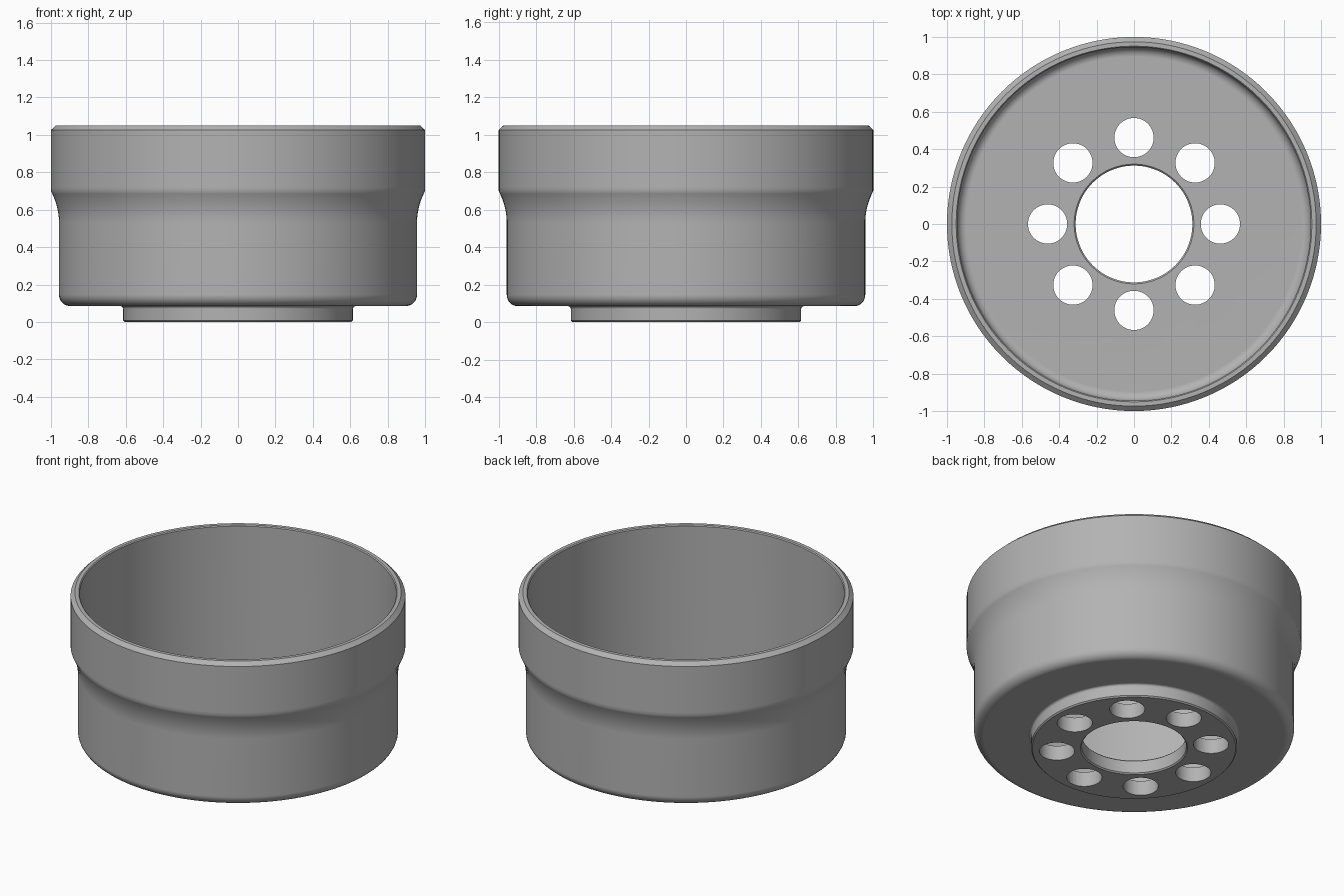
import bpy
import bmesh
from math import cos, sin, pi, tau, radians
from mathutils import Vector

if "Cube" in bpy.data.objects:
    bpy.data.objects.remove(bpy.data.objects["Cube"], do_unlink=True)

SEGMENTS = 128
HEIGHT = 1.05
FLOOR_BOTTOM, FLOOR_TOP = 0.085, 0.097
OUTER_R, BODY_R, INNER_R = 1.0, 0.957, 0.945
BOSS_R, BORE_R = 0.615, 0.312

grey = bpy.data.materials.new("plain_grey")
grey.use_nodes = True
grey.diffuse_color = (0.45, 0.45, 0.45, 1)
grey.node_tree.nodes["Principled BSDF"].inputs["Base Color"].default_value = grey.diffuse_color


def arc(cx, cz, r, start, end, steps=8):
    """Points of a fillet in the profile plane, angles in degrees."""
    angles = [radians(start + (end - start) * i / steps) for i in range(steps + 1)]
    return [(cx + r * cos(a), cz + r * sin(a)) for a in angles]


def flare(z0, z1, steps=12):
    """Concave sweep from the lower wall out to the wide collar."""
    return [(BODY_R + (OUTER_R - BODY_R) * (i / steps) ** 2, z0 + (z1 - z0) * i / steps)
            for i in range(steps + 1)]


def lathe(name, profile):
    """Revolve a closed profile of (radius, height) points around z."""
    bm = bmesh.new()
    verts = [bm.verts.new((r, 0, z)) for r, z in profile]
    edges = [bm.edges.new((v, verts[i - 1])) for i, v in enumerate(verts)]
    bmesh.ops.spin(bm, geom=verts + edges, cent=(0, 0, 0), axis=(0, 0, 1),
                   angle=tau, steps=SEGMENTS, use_merge=True)
    bmesh.ops.remove_doubles(bm, verts=bm.verts, dist=0.0001)
    bmesh.ops.recalc_face_normals(bm, faces=bm.faces)
    mesh = bpy.data.meshes.new(name)
    bm.to_mesh(mesh)
    bm.free()
    obj = bpy.data.objects.new(name, mesh)
    bpy.context.collection.objects.link(obj)
    mesh.materials.append(grey)
    return obj


# Cup: boss, rounded base, flared wall, bevelled rim, inner wall, floor, bore
profile = [(BORE_R + 0.008, 0), (BOSS_R - 0.008, 0), (BOSS_R, 0.008)]
profile += arc(BOSS_R + 0.015, FLOOR_BOTTOM - 0.015, 0.015, 180, 90, 5)
profile += arc(BODY_R - 0.06, FLOOR_BOTTOM + 0.06, 0.06, -90, 0)
profile += flare(0.53, 0.7)
profile += [(OUTER_R, 0.72), (OUTER_R, HEIGHT - 0.024), (0.974, HEIGHT),
            (INNER_R + 0.006, HEIGHT), (INNER_R, HEIGHT - 0.006)]
profile += arc(INNER_R - 0.05, FLOOR_TOP + 0.05, 0.05, 0, -90)
profile += [(BORE_R + 0.008, FLOOR_TOP), (BORE_R, FLOOR_TOP - 0.008), (BORE_R, 0.008)]
cup = lathe("cup_body", profile)

# Ring of eight round holes through the base
bm = bmesh.new()
for i in range(8):
    a = i * pi / 4
    made = bmesh.ops.create_cone(bm, cap_ends=True, segments=48, radius1=0.105,
                                 radius2=0.105, depth=0.4)
    bmesh.ops.translate(bm, verts=made["verts"], vec=Vector((cos(a), sin(a), 0)) * 0.462)
cutter_mesh = bpy.data.meshes.new("hole_cutter")
bm.to_mesh(cutter_mesh)
bm.free()
cutter_mesh.materials.append(grey)
cutter = bpy.data.objects.new("hole_cutter", cutter_mesh)
bpy.context.collection.objects.link(cutter)
cutter.hide_render = True

cut = cup.modifiers.new("base_holes", 'BOOLEAN')
cut.operation = 'DIFFERENCE'
cut.solver = 'EXACT'
cut.object = cutter
for obj in bpy.context.selected_objects:
    obj.select_set(False)
bpy.context.view_layer.objects.active = cup
cup.select_set(True)
bpy.ops.object.modifier_apply(modifier=cut.name)
bpy.data.objects.remove(cutter, do_unlink=True)

# Smooth curved walls, crisp rims, flat floor
bpy.ops.object.shade_smooth_by_angle(angle=radians(30))
weighted = cup.modifiers.new("even_shading", 'WEIGHTED_NORMAL')
weighted.keep_sharp = True
